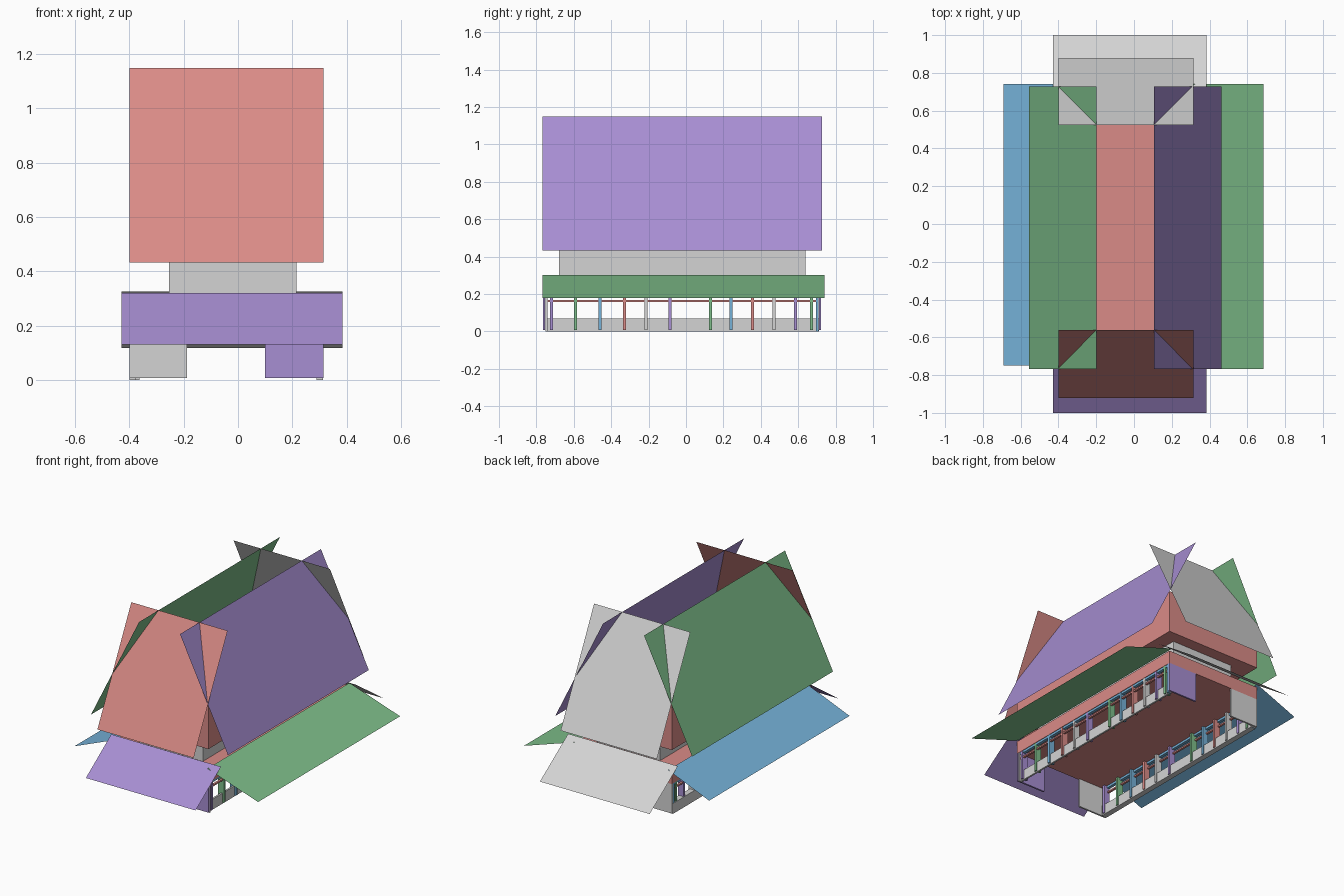
import bpy, bmesh

if "Cube" in bpy.data.objects:
    bpy.data.objects.remove(bpy.data.objects["Cube"], do_unlink=True)


def srgb(c):
    c /= 255
    return c / 12.92 if c <= 0.04045 else ((c + 0.055) / 1.055) ** 2.4


def material(name, rgb):
    m = bpy.data.materials.new(name)
    col = [srgb(c) for c in rgb] + [1]
    m.diffuse_color = col
    m.use_nodes = True
    m.node_tree.nodes["Principled BSDF"].inputs["Base Color"].default_value = col
    return m


RED = material("soft red", (218, 139, 135))
PURPLE = material("soft purple", (167, 142, 210))
GREEN = material("soft green", (126, 190, 138))
BLUE = material("soft blue", (117, 177, 215))
GREY = material("light grey", (212, 212, 212))


def finish(name, bm, mat):
    me = bpy.data.meshes.new(name)
    bm.to_mesh(me)
    bm.free()
    me.materials.append(mat)
    ob = bpy.data.objects.new(name, me)
    bpy.context.collection.objects.link(ob)
    return ob


def box(name, x, y, z, mat):
    """Box from (min, max) ranges."""
    bm = bmesh.new()
    bmesh.ops.create_cube(bm, size=1)
    for v in bm.verts:
        for i, (a, b) in enumerate((x, y, z)):
            v.co[i] = a if v.co[i] < 0 else b
    return finish(name, bm, mat)


def slope(name, axis, span, low, high, mat):
    """Flat sloping panel; low and high are (offset along axis, z)."""
    bm = bmesh.new()
    pts = [(span[0], low), (span[1], low), (span[1], high), (span[0], high)]
    co = [(o, s, z) if axis == "x" else (s, o, z) for s, (o, z) in pts]
    f = bm.faces.new([bm.verts.new(c) for c in co])
    f.normal_update()
    if f.normal.z < 0:
        f.normal_flip()
    return finish(name, bm, mat)


X0, X1, Y0, Y1 = -0.40, 0.315, -0.765, 0.722
CEIL = 0.205

# Main storeys: overhead slab, narrow neck and upper block
box("lower_slab", (X0, X1), (Y0, Y1), (CEIL, 0.292), RED)
box("neck", (-0.255, 0.215), (-0.68, 0.64), (0.292, 0.433), GREY)
box("upper_block", (X0, X1), (Y0, Y1), (0.433, 0.722), RED)

# Tall roof panels crossing at the corners, open at the top
LO, HI = 0.433, 1.15
slope("roof_front", "y", (X0, X1), (-0.92, LO), (-0.56, HI), RED)
slope("roof_back", "y", (X0, X1), (0.88, LO), (0.525, HI), GREY)
slope("roof_left", "x", (-0.767, 0.728), (0.462, LO), (0.106, HI), PURPLE)
slope("roof_right", "x", (-0.767, 0.728), (-0.555, LO), (-0.198, HI), GREEN)

# Lower awnings
slope("awning_front", "y", (-0.43, 0.385), (-1.0, 0.13), (-0.73, 0.32), PURPLE)
slope("awning_back", "y", (-0.43, 0.385), (1.0, 0.118), (0.70, 0.325), GREY)
slope("awning_left", "x", (-0.767, 0.74), (0.686, 0.178), (0.31, 0.302), GREEN)
slope("awning_right", "x", (-0.75, 0.74), (-0.69, 0.178), (-0.385, 0.302), BLUE)

# End wall panels beside the central openings
for end, y in (("front", Y0), ("back", Y1 - 0.012)):
    box(f"wall_{end}_right", (X0, -0.188), (y, y + 0.012), (0.007, CEIL), GREY)
    box(f"wall_{end}_left", (0.10, X1), (y, y + 0.012), (0.007, CEIL), PURPLE)

# Side walls: low parapet, two thin rails, and deep posts in repeating colours
post_y = [-0.72, -0.59, -0.46, -0.33, -0.215, -0.085,
          0.13, 0.24, 0.355, 0.47, 0.585, 0.67]
cycle = [PURPLE, GREEN, BLUE, RED, GREY]
for side, outer, sign, inset, depth in (("right", X0, 1, 0.0, 0.038),
                                        ("left", X1, -1, 0.012, 0.024)):
    def span(a, b):
        return tuple(sorted((outer + sign * a, outer + sign * b)))

    run = (Y0 + 0.013, Y1 - 0.013)
    box(f"parapet_{side}", span(inset, depth), (-0.745, 0.71), (0, 0.07), GREY)
    box(f"lower_rail_{side}", span(0.006, 0.02), run, (0.158, 0.168), RED)
    box(f"upper_rail_{side}", span(0.004, 0.024), run, (0.19, CEIL), BLUE)
    for i, y in enumerate(post_y):
        k = i if i < 6 else i - 5
        box(f"post_{side}_{i + 1}", span(0.002, 0.045), (y - 0.008, y + 0.008),
            (0.007, CEIL), cycle[k % 5])
    # Corner posts
    box(f"corner_post_front_{side}", span(0.001, 0.025), (-0.752, -0.74), (0, CEIL), GREY)
    box(f"corner_post_back_{side}", span(0.001, 0.025), (0.694, 0.709), (0, CEIL), BLUE)
